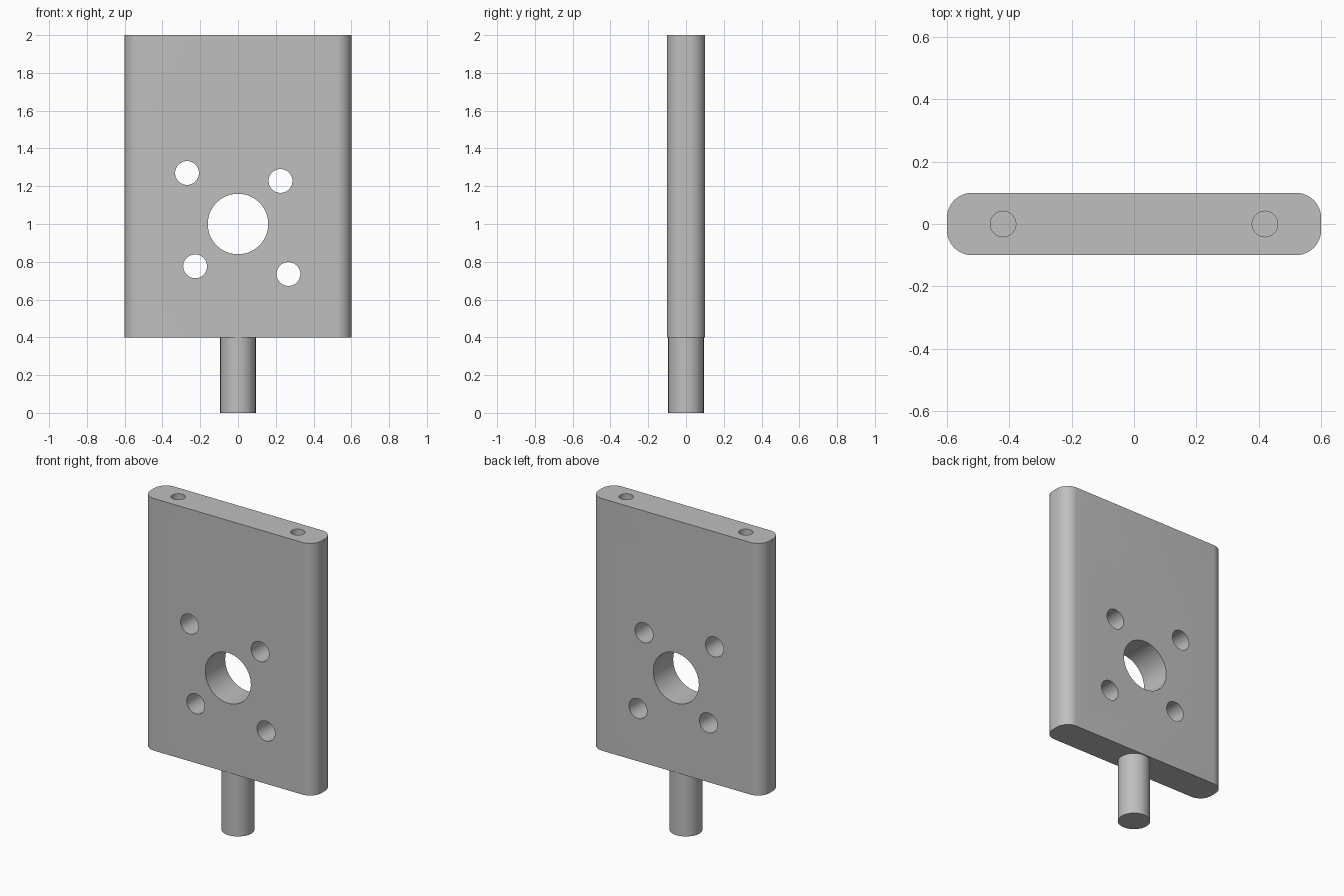
import bpy, bmesh, math
from mathutils import Matrix, Vector

if "Cube" in bpy.data.objects:
    bpy.data.objects.remove(bpy.data.objects["Cube"], do_unlink=True)

# One plain grey metal
metal = bpy.data.materials.new("grey_metal")
metal.use_nodes = True
grey = (0.52, 0.52, 0.52, 1)
metal.diffuse_color = grey
metal.node_tree.nodes["Principled BSDF"].inputs["Base Color"].default_value = grey


def make_object(name, bm):
    mesh = bpy.data.meshes.new(name)
    bm.to_mesh(mesh)
    bm.free()
    mesh.materials.append(metal)
    obj = bpy.data.objects.new(name, mesh)
    bpy.context.scene.collection.objects.link(obj)
    return obj


def add_cylinder(bm, radius, depth, centre, along_y=False):
    turn = Matrix.Rotation(math.pi / 2 if along_y else 0, 4, "X")
    bmesh.ops.create_cone(bm, cap_ends=True, segments=64, radius1=radius, radius2=radius,
                          depth=depth, matrix=Matrix.Translation(Vector(centre)) @ turn)


def smooth(obj):
    bpy.ops.object.select_all(action="DESELECT")
    obj.select_set(True)
    bpy.context.view_layer.objects.active = obj
    bpy.ops.object.shade_smooth_by_angle(angle=math.radians(30))


# Plate with rounded upright edges
bm = bmesh.new()
bmesh.ops.create_cube(bm, size=1, matrix=Matrix.Translation((0, 0, 1.2))
                      @ Matrix.Diagonal((1.2, 0.2, 1.6, 1)))
upright = [e for e in bm.edges if abs(e.verts[0].co.z - e.verts[1].co.z) > 1]
bmesh.ops.bevel(bm, geom=upright, offset=0.08, segments=12, profile=0.5, affect="EDGES")
plate = make_object("plate", bm)

# Cutter: centre bore, four bolt holes and two blind holes in the top edge
bm = bmesh.new()
add_cylinder(bm, 0.16, 0.6, (0, 0, 1), True)
for x, z in ((-0.27, 1.27), (0.225, 1.228), (-0.227, 0.776), (0.267, 0.735)):
    add_cylinder(bm, 0.063, 0.6, (x, 0, z), True)
for x in (-0.42, 0.42):
    add_cylinder(bm, 0.041, 0.6, (x, 0, 2))
cutter = make_object("hole_cutter", bm)
cutter.hide_render = True

cut = plate.modifiers.new("holes", "BOOLEAN")
cut.operation = "DIFFERENCE"
cut.solver = "EXACT"
cut.object = cutter
bpy.context.view_layer.objects.active = plate
bpy.ops.object.modifier_apply(modifier=cut.name)
bpy.data.objects.remove(cutter, do_unlink=True)
smooth(plate)

# Mounting pin under the plate
bm = bmesh.new()
add_cylinder(bm, 0.094, 0.4, (0, 0, 0.2))
smooth(make_object("mounting_pin", bm))
